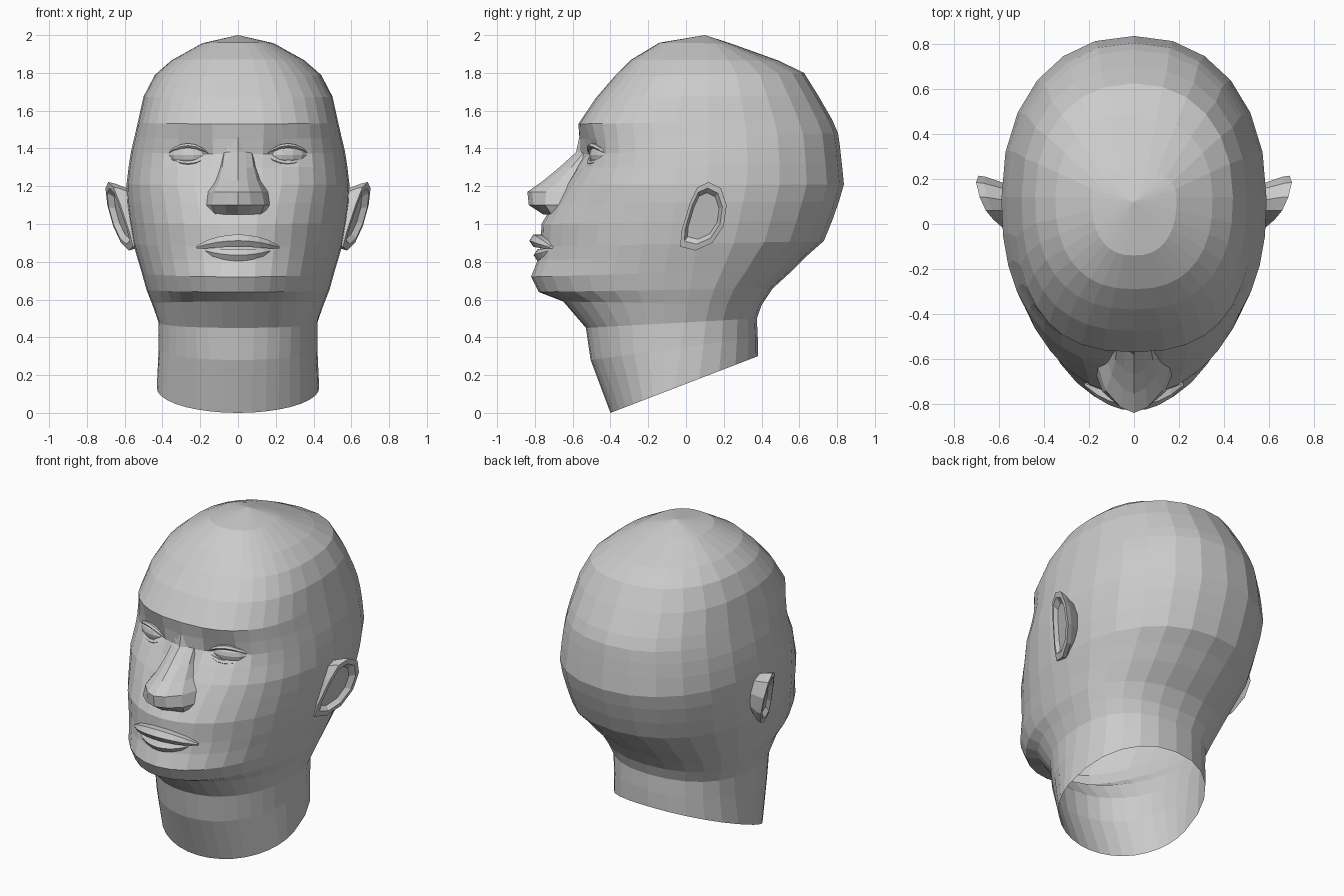
import bpy, bmesh, math
from mathutils import Matrix

if "Cube" in bpy.data.objects:
    bpy.data.objects.remove(bpy.data.objects["Cube"])


def loft(name, rings, closed=True, start=False, end=False, apex=None):
    """Skin a list of equal-length point rings with flat quads."""
    bm = bmesh.new()
    rows = [[bm.verts.new(p) for p in ring] for ring in rings]
    n = len(rows[0])
    for a, b in zip(rows, rows[1:]):
        for i in range(n if closed else n - 1):
            j = (i + 1) % n
            bm.faces.new((a[i], a[j], b[j], b[i]))
    if start:
        bm.faces.new(rows[0][::-1])
    if end:
        bm.faces.new(rows[-1])
    if apex:
        tip = bm.verts.new(apex)
        for i in range(n):
            bm.faces.new((rows[-1][i], rows[-1][(i + 1) % n], tip))
    bmesh.ops.recalc_face_normals(bm, faces=bm.faces)
    mesh = bpy.data.meshes.new(name)
    bm.to_mesh(mesh)
    bm.free()
    ob = bpy.data.objects.new(name, mesh)
    bpy.context.collection.objects.link(ob)
    return ob


def mirror(ob):
    ob.modifiers.new("mirror", 'MIRROR').use_mirror_merge = False


def ribbon(name, cx, half, curve, ry, rz, steps=8):
    """Tapered six-sided tube following curve(x, t) -> (y, z)."""
    rings = []
    for i in range(steps + 1):
        t = -1 + 2 * i / steps
        x = cx + half * t
        y, z = curve(x, t)
        s = 0.2 + 0.8 * (1 - t * t) ** 0.7
        rings.append([(x, y + ry * s * math.cos(k * math.pi / 3),
                       z + rz * s * math.sin(k * math.pi / 3)) for k in range(6)])
    return loft(name, rings, start=True, end=True)


# Head and neck: front y, front z, back y, back z, half width, front squareness
sections = [
    (-.40, .00, .38, .30, .43, 2.0),
    (-.505, .28, .38, .40, .42, 2.1),
    (-.53, .45, .375, .50, .42, 2.2),
    (-.65, .59, .40, .57, .455, 2.1),
    (-.78, .64, .46, .66, .485, 2.0),
    (-.82, .72, .57, .76, .51, 2.0),
    (-.785, .81, .65, .84, .535, 2.0),
    (-.77, .88, .73, .91, .555, 2.0),
    (-.765, 1.0, .775, 1.02, .575, 2.0),
    (-.70, 1.11, .81, 1.12, .588, 2.1),
    (-.635, 1.21, .836, 1.21, .59, 2.3),
    (-.59, 1.30, .825, 1.32, .578, 2.35),
    (-.57, 1.37, .815, 1.41, .565, 2.4),
    (-.565, 1.45, .805, 1.48, .547, 2.5),
    (-.57, 1.53, .775, 1.55, .53, 2.6),
    (-.475, 1.67, .70, 1.68, .50, 2.5),
    (-.38, 1.78, .625, 1.80, .44, 2.4),
    (-.29, 1.87, .49, 1.865, .35, 2.4),
    (-.14, 1.96, .24, 1.955, .19, 2.4),
]
half_angles = [i * 10 for i in range(9)] + [90 + i * 15 for i in range(7)]
angles = half_angles + [360 - a for a in half_angles[-2:0:-1]]


def head_ring(yf, zf, yb, zb, w, n):
    mid = -.08 + .2 * min(1, (zf + zb) / 2.6)
    ring = []
    for a in angles:
        s, c = math.sin(math.radians(a)), math.cos(math.radians(a))
        e = 2 / (n if c > 0 else 2.2)
        x = math.copysign(w * abs(s) ** e, s)
        y = mid + ((yf if c > 0 else yb) - mid) * abs(c) ** e
        z = zf + (zb - zf) * (y - yf) / (yb - yf)
        # Eye sockets pressed into the face
        if c > 0:
            g = math.exp(-((abs(x) - .22) / .13) ** 2 - ((z - 1.38) / .075) ** 2)
            y += .06 * g
        ring.append((x, y, z))
    return ring


loft("head", [head_ring(*s) for s in sections], apex=(0, .1, 2.0))

# Nose: z, ridge y, ridge half width, base half width, base y
nose_rows = [
    (1.46, -.565, .04, .09, -.50),
    (1.38, -.582, .04, .09, -.49),
    (1.30, -.67, .045, .105, -.53),
    (1.23, -.755, .05, .13, -.57),
    (1.17, -.84, .06, .165, -.62),
    (1.10, -.832, .07, .18, -.64),
    (1.05, -.755, .06, .155, -.66),
]
nose = []
for z, y, r, b, by in nose_rows:
    side = [(b, by), ((r + b) * .56, by + (y - by) * .55), (r, y + .025)]
    nose.append([(-px, py, z) for px, py in side] + [(0, y, z)]
                + [(px, py, z) for px, py in side[::-1]])
loft("nose", nose, start=True, end=True)

# Lips
ribbon("upper_lip", 0, .22, lambda x, t: (-.785 + 1.5 * x * x, .912 - .035 * t * t), .045, .038)
ribbon("lower_lip", 0, .18, lambda x, t: (-.765 + 1.5 * x * x, .835 + .025 * t * t), .042, .036)

# Eyes
bm = bmesh.new()
bmesh.ops.create_uvsphere(bm, u_segments=12, v_segments=8, radius=1)
bm.transform(Matrix.Translation((.265, -.435, 1.365)) @ Matrix.Rotation(math.radians(22), 4, 'Z')
             @ Matrix.Diagonal((.115, .07, .06, 1)))
mesh = bpy.data.meshes.new("eye")
bm.to_mesh(mesh)
bm.free()
eye = bpy.data.objects.new("eye", mesh)
bpy.context.collection.objects.link(eye)
mirror(eye)

# Eyelids
for name, lift in (("upper_eyelid", .05), ("lower_eyelid", -.045)):
    mirror(ribbon(name, .265, .12,
                  lambda x, t: (-.492 + .4 * (x - .265) + .035 * t * t,
                                1.365 + lift * (1 - t * t)), .022, .014, 6))

# Ears: side outline as y, z, then nested loops from the skull to the hollow
outline = [(-.03, .88), (-.025, .96), (.02, 1.11), (.06, 1.195), (.12, 1.222),
           (.185, 1.19), (.215, 1.10), (.20, .99), (.14, .90), (.05, .86)]


def ear_loop(scale, push, cy=.09, cz=1.045):
    loop = []
    for y, z in outline:
        y, z = cy + (y - cy) * scale, cz + (z - cz) * scale
        loop.append((.605 + .35 * y + .23 * (z - 1.05) + push, y, z))
    return loop


base = [(.54, y, z) for _, y, z in ear_loop(.72, 0, .05)]
mirror(loft("ear", [base, ear_loop(.96, -.03), ear_loop(1, 0), ear_loop(.82, .003),
                    ear_loop(.68, -.025)], end=True))
